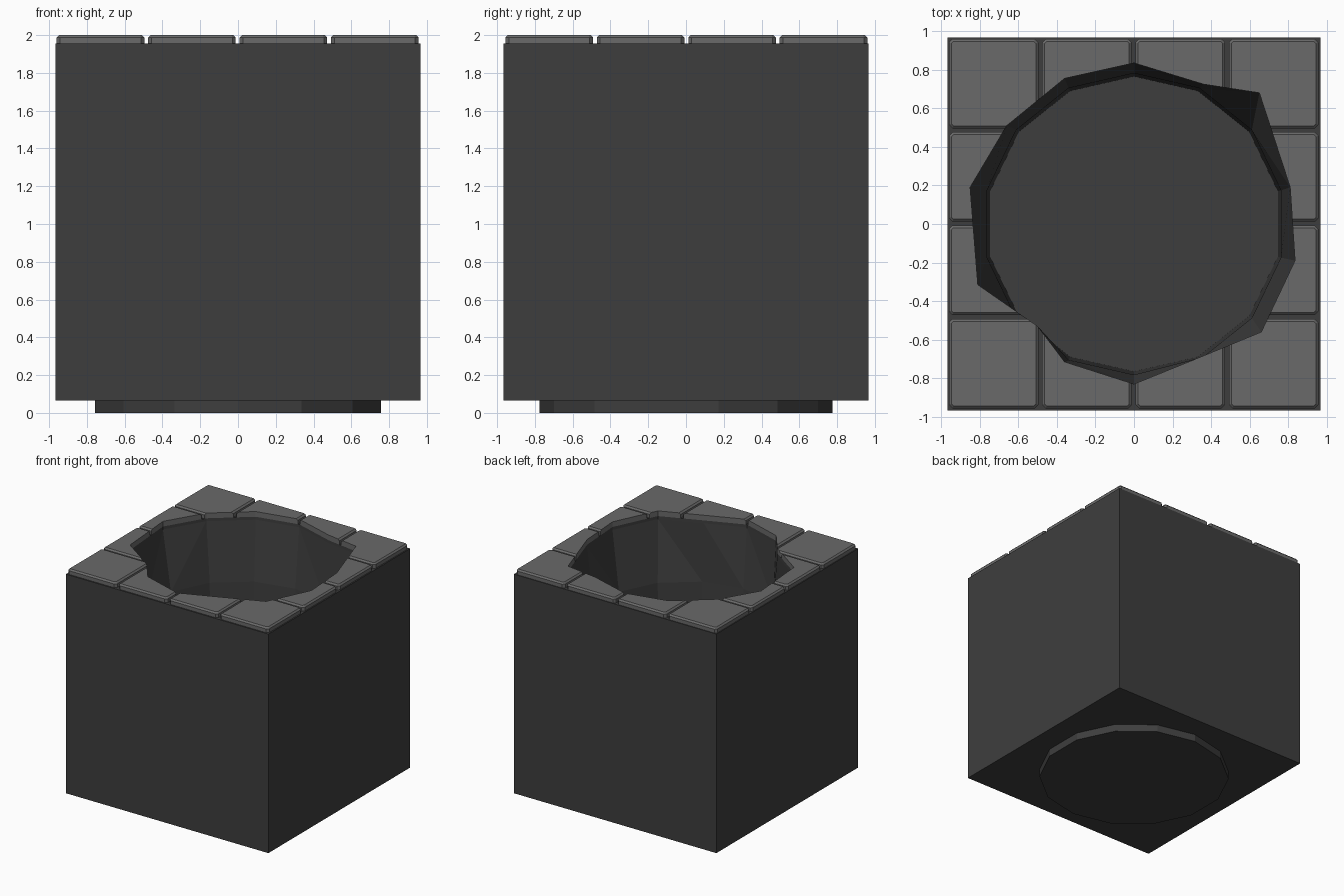
import bpy, bmesh, math
from mathutils import Matrix

cube = bpy.data.objects.get("Cube")
if cube:
    bpy.data.objects.remove(cube, do_unlink=True)


def material(name, value):
    m = bpy.data.materials.new(name)
    m.use_nodes = True
    colour = (value, value, value, 1)
    m.diffuse_color = colour
    bsdf = m.node_tree.nodes["Principled BSDF"]
    bsdf.inputs["Base Color"].default_value = colour
    bsdf.inputs["Roughness"].default_value = 0.9
    return m


dark_stone = material("dark stone", 0.048)
grey_tile = material("grey tile", 0.142)


def finish(bm, name, mat=None):
    bmesh.ops.recalc_face_normals(bm, faces=bm.faces[:])
    mesh = bpy.data.meshes.new(name)
    bm.to_mesh(mesh)
    bm.free()
    obj = bpy.data.objects.new(name, mesh)
    bpy.context.collection.objects.link(obj)
    if mat:
        mesh.materials.append(mat)
    return obj


def add_box(bm, centre, size):
    mat = Matrix.Translation(centre) @ Matrix.Diagonal((*size, 1))
    return bmesh.ops.create_cube(bm, size=1, matrix=mat)["verts"]


def ring(radius):
    return [(radius * math.sin(2 * math.pi * i / SIDES),
             radius * math.cos(2 * math.pi * i / SIDES)) for i in range(SIDES)]


def loft(bm, levels):
    """Skin a stack of (height, outline) rings and cap both ends."""
    rows = [[bm.verts.new((x, y, z)) for x, y in outline] for z, outline in levels]
    for low, high in zip(rows, rows[1:]):
        for i in range(SIDES):
            j = (i + 1) % SIDES
            bm.faces.new((low[i], low[j], high[j], high[i]))
    bm.faces.new(rows[0])
    bm.faces.new(rows[-1])


SIDES = 14
HALF = 0.967
BLOCK_TOP = 1.955
BLOCK_BOTTOM = 0.065

# Broken outline of the hole at the paving, clockwise from the back
rim = [(0, .835), (.36, .725), (.65, .68), (.81, .19), (.835, -.19),
       (.66, -.56), (.32, -.70), (0, -.83), (-.36, -.715), (-.50, -.53),
       (-.81, -.315), (-.85, .19), (-.66, .51), (-.36, .755)]

# Square block of ground
bm = bmesh.new()
add_box(bm, (0, 0, (BLOCK_TOP + BLOCK_BOTTOM) / 2),
        (2 * HALF, 2 * HALF, BLOCK_TOP - BLOCK_BOTTOM))
block = finish(bm, "ground_block", dark_stone)

# Base of the shaft, poking out below the block
bm = bmesh.new()
loft(bm, [(0, ring(0.776)), (BLOCK_BOTTOM, ring(0.776))])
base = finish(bm, "shaft_base", dark_stone)

# Four by four paving tiles with rounded corners and bevelled tops
bm = bmesh.new()
PITCH, TILE = 0.484, 0.464
for row in range(4):
    for col in range(4):
        tile = bmesh.new()
        add_box(tile, ((col - 1.5) * PITCH - 0.002, (row - 1.5) * PITCH + 0.002,
                       (2 + BLOCK_TOP) / 2), (TILE, TILE, 2 - BLOCK_TOP))
        upright = [e for e in tile.edges
                   if abs(e.verts[0].co.z - e.verts[1].co.z) > 0.01]
        bmesh.ops.bevel(tile, geom=upright, offset=0.018, segments=1,
                        affect='EDGES')
        top_edges = [e for e in tile.edges
                     if all(v.co.z > 1.99 for v in e.verts)]
        bmesh.ops.bevel(tile, geom=top_edges, offset=0.013, segments=1,
                        affect='EDGES')
        piece = bpy.data.meshes.new("tile_piece")
        tile.to_mesh(piece)
        tile.free()
        bm.from_mesh(piece)
        bpy.data.meshes.remove(piece)
tiles = finish(bm, "paving_tiles", grey_tile)

# Shaft cutter: straight below, spreading to the broken rim
bm = bmesh.new()
loft(bm, [(0.015, ring(0.765)), (1.42, ring(0.782)), (1.93, rim), (2.1, rim)])
bmesh.ops.triangulate(bm, faces=[f for f in bm.faces if len(f.verts) == 4])
cutter = finish(bm, "shaft_cutter")
cutter.hide_render = True

for obj in (block, base, tiles):
    mod = obj.modifiers.new("shaft", 'BOOLEAN')
    mod.operation = 'DIFFERENCE'
    mod.solver = 'EXACT'
    mod.object = cutter
    bpy.context.view_layer.objects.active = obj
    bpy.ops.object.modifier_apply(modifier=mod.name)
bpy.data.objects.remove(cutter, do_unlink=True)
